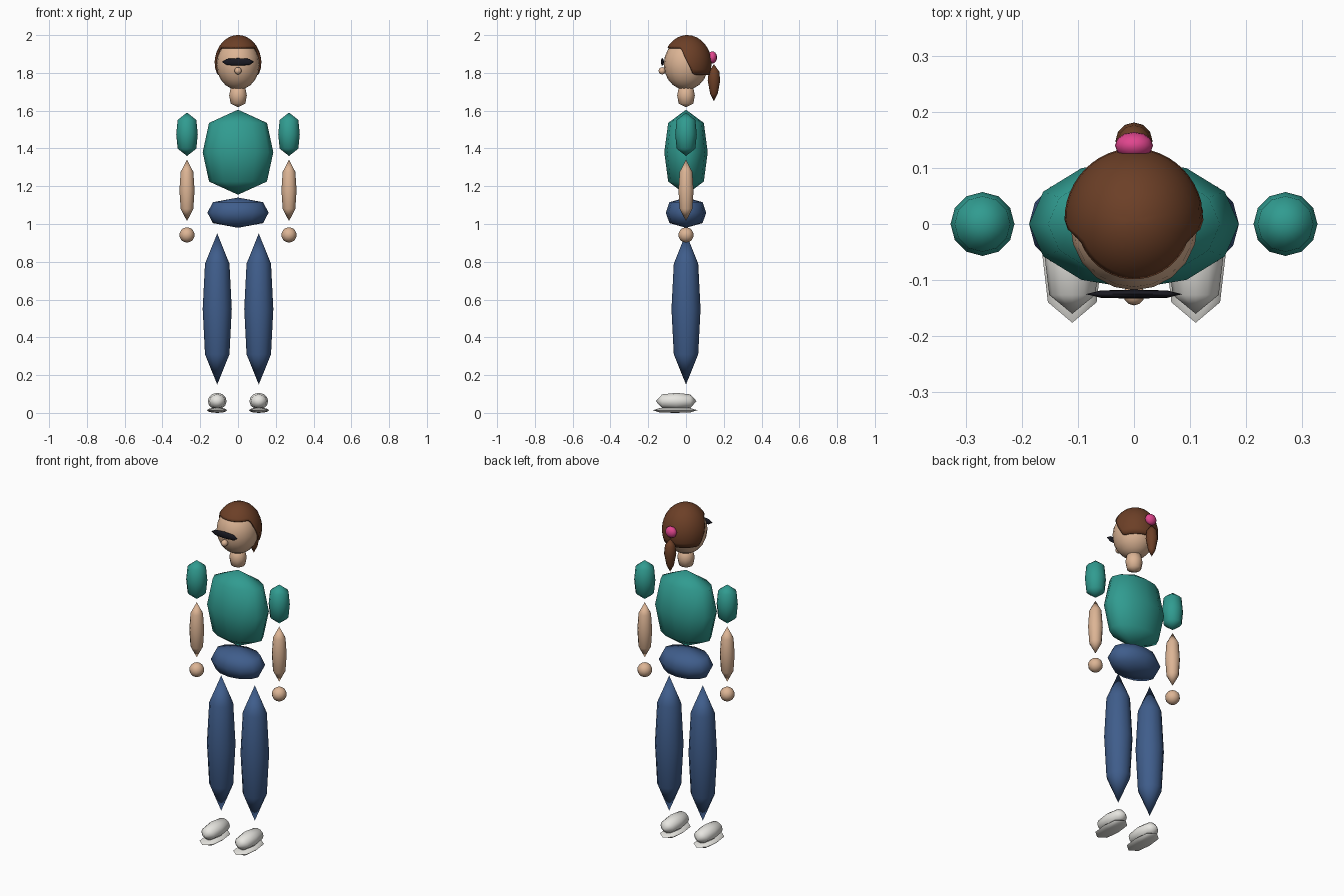
import bpy, bmesh, math
from mathutils import Vector

if "Cube" in bpy.data.objects:
    bpy.data.objects.remove(bpy.data.objects["Cube"])


def material(name, rgb):
    m = bpy.data.materials.new(name)
    m.diffuse_color = (*rgb, 1)
    m.use_nodes = True
    m.node_tree.nodes["Principled BSDF"].inputs["Base Color"].default_value = m.diffuse_color
    return m


SKIN = material("skin", (0.72, 0.46, 0.30))
TEAL = material("teal shirt", (0.03, 0.33, 0.28))
DENIM = material("denim blue", (0.05, 0.11, 0.26))
BROWN = material("brown hair", (0.15, 0.05, 0.02))
WHITE = material("off white", (0.80, 0.79, 0.75))
BLACK = material("dark lens", (0.01, 0.01, 0.016))
PINK = material("pink tie", (0.75, 0.06, 0.27))

# Profiles run along the axis: (position, radius), both -1..1
PLUMP = [(-1, 0), (-0.69, 0.82), (0, 1), (0.69, 0.82), (1, 0)]
LONG = [(-1, 0), (-0.6, 0.84), (0, 1), (0.6, 0.84), (1, 0)]
SLEEVE = [(-1, 0), (-0.66, 0.87), (0, 1), (0.66, 0.87), (1, 0)]
TAIL = [(-1, 0), (-0.6, 0.6), (0.1, 1), (0.6, 0.85), (1, 0)]
ROUND = [(-math.cos(i * math.pi / 10), math.sin(i * math.pi / 10)) for i in range(11)]


def finish(name, bm, mat, angle):
    bmesh.ops.recalc_face_normals(bm, faces=bm.faces)
    me = bpy.data.meshes.new(name)
    bm.to_mesh(me)
    bm.free()
    me.materials.append(mat)
    ob = bpy.data.objects.new(name, me)
    bpy.context.collection.objects.link(ob)
    bpy.ops.object.select_all(action='DESELECT')
    ob.select_set(True)
    bpy.context.view_layer.objects.active = ob
    bpy.ops.object.shade_smooth_by_angle(angle=math.radians(angle))
    return ob


def blob(name, centre, half, mat, profile, axis='z', sides=12):
    """Closed turned form along one axis, scaled to the half sizes."""
    bm = bmesh.new()
    rings = []
    for t, r in profile:
        count = sides if r > 1e-4 else 1
        ring = []
        for i in range(count):
            a = 2 * math.pi * i / sides
            u, v = r * math.cos(a), r * math.sin(a)
            p = {'x': (t, u, v), 'y': (u, t, v), 'z': (u, v, t)}[axis]
            ring.append(bm.verts.new([c + h * q for c, h, q in zip(centre, half, p)]))
        rings.append(ring)
    for a, b in zip(rings, rings[1:]):
        for i in range(sides):
            j = (i + 1) % sides
            quad = [a[i % len(a)], a[j % len(a)], b[j % len(b)], b[i % len(b)]]
            bm.faces.new(list(dict.fromkeys(quad)))
    return finish(name, bm, mat, 60)


def hair_cap(name, centre, half, mat, cols=48, rows=10):
    """Cap whose lower edge is high over the face and low at the back."""
    bm = bmesh.new()
    c = Vector(centre)
    top = bm.verts.new(c + Vector((0, 0, half[2])))
    grid = []
    for i in range(cols):
        a = 2 * math.pi * i / cols
        deg = math.degrees(min(a, 2 * math.pi - a))
        k = min(max((deg - 72) / 34, 0), 1)
        edge_z = 1.935 + (1.79 - 1.935) * k
        limit = math.acos((edge_z - c.z) / half[2])
        col = []
        for j in range(1, rows + 1):
            t = limit * j / rows
            col.append(bm.verts.new(c + Vector((half[0] * math.sin(t) * math.sin(a),
                                                -half[1] * math.sin(t) * math.cos(a),
                                                half[2] * math.cos(t)))))
        grid.append(col)
    for i in range(cols):
        a, b = grid[i], grid[(i + 1) % cols]
        bm.faces.new((top, a[0], b[0]))
        for j in range(rows - 1):
            bm.faces.new((a[j], a[j + 1], b[j + 1], b[j]))
    ob = finish(name, bm, mat, 50)
    mod = ob.modifiers.new("thickness", 'SOLIDIFY')
    mod.thickness = 0.012
    mod.offset = -1


# Body core
blob("torso", (0, 0, 1.38), (0.187, 0.115, 0.225), TEAL, PLUMP)
blob("hips", (0, 0, 1.06), (0.162, 0.107, 0.08), DENIM, PLUMP)
blob("neck", (0, 0, 1.68), (0.047, 0.047, 0.062), SKIN, PLUMP)

# Head, face and hair
blob("head", (0, 0, 1.845), (0.114, 0.118, 0.135), SKIN, ROUND, sides=20)
blob("dark_glasses", (0, -0.125, 1.858), (0.086, 0.008, 0.02), BLACK, PLUMP, axis='x')
blob("nose", (0, -0.126, 1.811), (0.019, 0.019, 0.019), SKIN, ROUND)
hair_cap("hair", (0, 0.007, 1.85), (0.124, 0.128, 0.15), BROWN)
blob("hair_tie", (0, 0.14, 1.882), (0.034, 0.024, 0.032), PINK, ROUND)
blob("ponytail", (0, 0.148, 1.748), (0.033, 0.033, 0.098), BROWN, TAIL)

# Limbs, mirrored left and right
for side, s in (("left", 1), ("right", -1)):
    blob(side + "_sleeve", (s * 0.27, 0, 1.475), (0.057, 0.057, 0.115), TEAL, SLEEVE)
    blob(side + "_forearm", (s * 0.27, 0, 1.178), (0.04, 0.04, 0.163), SKIN, LONG)
    blob(side + "_hand", (s * 0.27, 0, 0.942), (0.04, 0.04, 0.04), SKIN, ROUND)
    blob(side + "_leg", (s * 0.11, 0, 0.55), (0.077, 0.077, 0.4), DENIM, LONG)
    blob(side + "_shoe", (s * 0.11, -0.052, 0.062), (0.05, 0.108, 0.044), WHITE, PLUMP, axis='y')
    blob(side + "_sole", (s * 0.11, -0.058, 0.014), (0.053, 0.118, 0.014), WHITE, PLUMP, axis='y')
